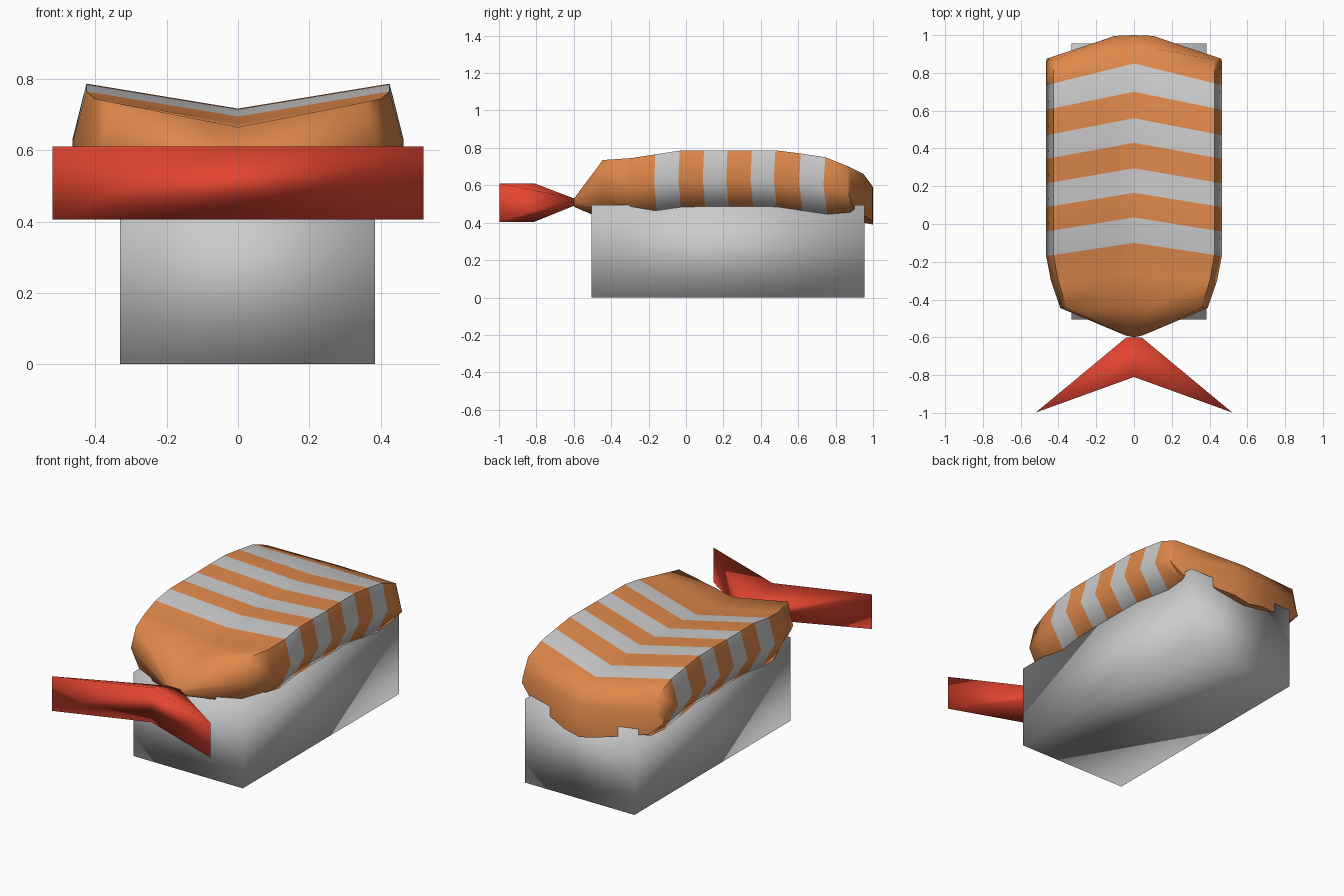
import bpy, bmesh

if "Cube" in bpy.data.objects:
    bpy.data.objects.remove(bpy.data.objects["Cube"])

def material(name, color):
    m = bpy.data.materials.new(name)
    m.diffuse_color = color
    m.use_nodes = True
    m.node_tree.nodes["Principled BSDF"].inputs["Base Color"].default_value = m.diffuse_color
    return m

def mesh_object(name, verts, faces, mats=(), face_mats=None, angle=3.14):
    bm = bmesh.new()
    vs = [bm.verts.new(v) for v in verts]
    for i, f in enumerate(faces):
        face = bm.faces.new([vs[k] for k in f])
        face.material_index = face_mats[i] if face_mats else 0
    bmesh.ops.recalc_face_normals(bm, faces=bm.faces)
    me = bpy.data.meshes.new(name)
    bm.to_mesh(me)
    bm.free()
    ob = bpy.data.objects.new(name, me)
    bpy.context.collection.objects.link(ob)
    for m in mats:
        me.materials.append(m)
    bpy.ops.object.select_all(action='DESELECT')
    ob.select_set(True)
    bpy.context.view_layer.objects.active = ob
    bpy.ops.object.shade_smooth_by_angle(angle=angle)
    return ob

orange = material("orange_flesh", (0.75, 0.25, 0.07, 1))
white = material("pale_stripe", (0.55, 0.55, 0.55, 1))
red = material("red_tail", (0.78, 0.06, 0.03, 1))

# Rice block: softly shaded box
bpy.ops.mesh.primitive_cube_add(size=1, location=(0.027, 0.225, 0.2475))
rice = bpy.context.object
rice.name = "rice_block"
rice.scale = (0.716, 1.46, 0.495)
bpy.ops.object.transform_apply(location=False, rotation=False, scale=True)
bpy.ops.object.shade_smooth()

# Draped fish slice: chevron-shaped stations
# centre y, edge y, half width, ridge z, centre dip, side z, outer bottom z, centre bottom z
stations = [
    (-0.60, -0.59, 0.045, 0.53, 0.00, 0.51, 0.49, 0.485),
    (-0.445, -0.445, 0.39, 0.735, 0.07, 0.60, 0.47, 0.42),
    (-0.26, -0.30, 0.44, 0.745, 0.07, 0.60, 0.445, 0.43),
    (-0.10, -0.17, 0.465, 0.765, 0.07, 0.62, 0.465, 0.44),
    (0.035, -0.04, 0.465, 0.785, 0.07, 0.63, 0.483, 0.45),
    (0.165, 0.09, 0.465, 0.785, 0.07, 0.63, 0.487, 0.45),
    (0.295, 0.215, 0.465, 0.785, 0.07, 0.63, 0.487, 0.45),
    (0.43, 0.345, 0.465, 0.787, 0.07, 0.63, 0.487, 0.45),
    (0.56, 0.47, 0.465, 0.787, 0.07, 0.63, 0.485, 0.45),
    (0.70, 0.605, 0.465, 0.77, 0.07, 0.62, 0.465, 0.44),
    (0.85, 0.735, 0.465, 0.75, 0.06, 0.60, 0.445, 0.43),
    (0.95, 0.862, 0.465, 0.70, 0.04, 0.57, 0.455, 0.40),
    (1.03, 0.875, 0.462, 0.60, 0.01, 0.54, 0.47, 0.39),
]
top_x = [-0.915, -0.22, 0, 0.22, 0.915]
bottom_x = [0.83, 0.22, 0, -0.22, -0.83]
verts, faces, fmats = [], [], []
for yc, ye, w, zr, dip, zs, zo, zb in stations:
    def point(f, z):
        return (f * w, min(1.0, yc + (ye - yc) * abs(f)), z)
    verts += [point(f, zr - dip * (1 - abs(f) / 0.915)) for f in top_x]
    verts.append(point(1, zs))
    verts += [point(f, zb + (zo - zb) * abs(f) / 0.83) for f in bottom_x]
    verts.append(point(-1, zs))
N = 12
for s in range(len(stations) - 1):
    for i in range(N):
        j = (i + 1) % N
        faces.append((s*N + i, s*N + j, (s+1)*N + j, (s+1)*N + i))
        fmats.append(1 if s in (3, 5, 7, 9) else 0)
for base in (0, (len(stations) - 1) * N):
    caps = [(i, i + 1, 9 - i, 10 - i) for i in range(4)] + [(4, 5, 6), (11, 0, 10)]
    faces += [tuple(base + k for k in c) for c in caps]
    fmats += [0] * len(caps)
mesh_object("fish_slice", verts, faces, (orange, white), fmats, 1.2)

# Forked tail: left and right prongs share the notch
outline = [(-0.04, -0.6), (-0.52, -0.998), (0, -0.81), (0.52, -0.998), (0.04, -0.6)]
low = [(x, y, 0.49 if y > -0.7 else 0.405) for x, y in outline]
high = [(x, y, 0.53 if y > -0.7 else 0.61) for x, y in outline]
tail_faces = [(i, (i + 1) % 5, (i + 1) % 5 + 5, i + 5) for i in range(5)]
for o in (0, 5):
    tail_faces += [(o, o + 1, o + 2), (o, o + 2, o + 4), (o + 2, o + 3, o + 4)]
mesh_object("tail_fin", low + high, tail_faces, (red,))
